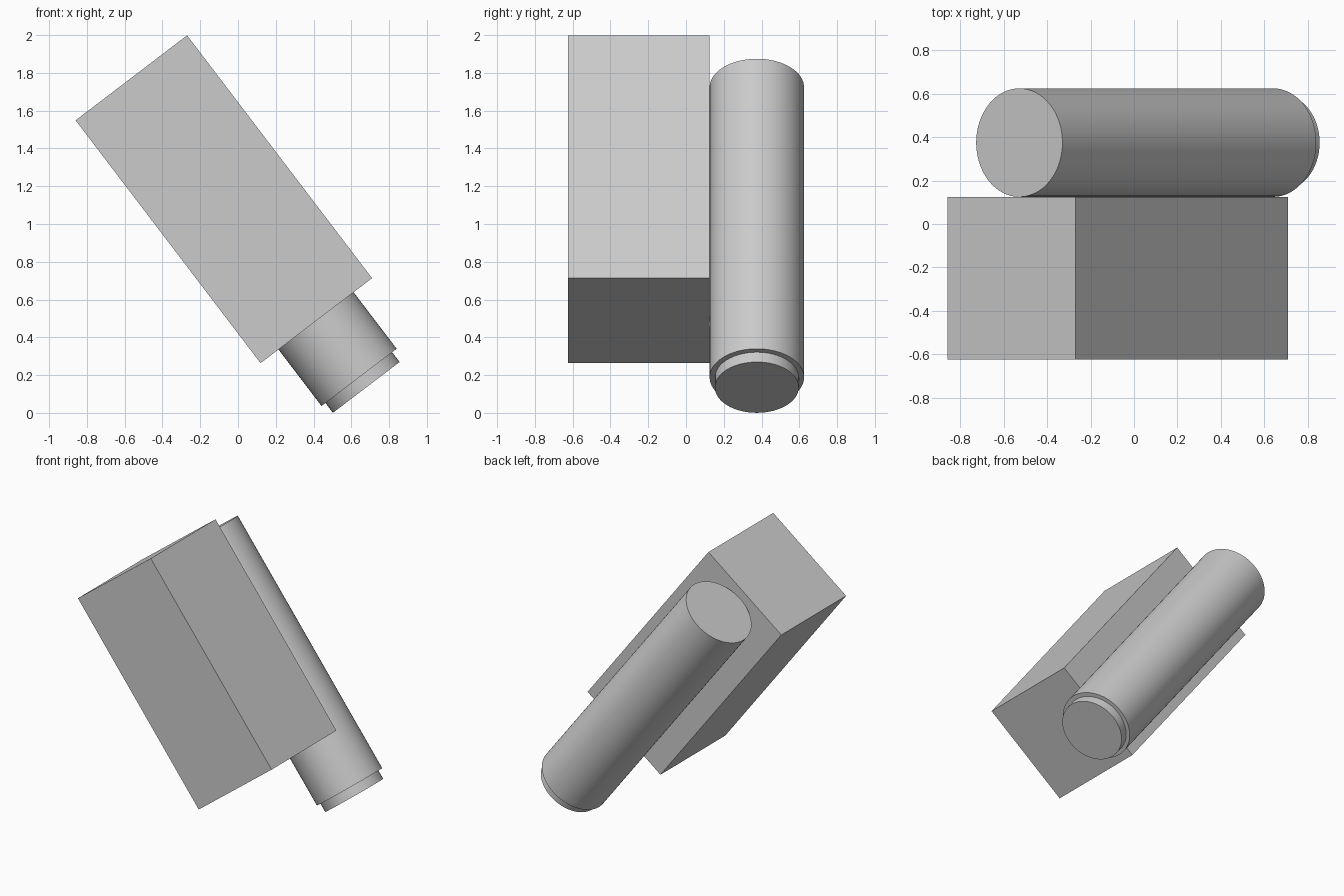
import bpy
import math
from mathutils import Vector

cube = bpy.data.objects.get("Cube")
if cube:
    bpy.data.objects.remove(cube, do_unlink=True)

TILT = -math.radians(37.3)                      # shared lean about y
AXIS = Vector((math.sin(TILT), 0, math.cos(TILT)))

grey = bpy.data.materials.new("light grey")
grey.use_nodes = True
color = (0.6, 0.6, 0.6, 1)
grey.diffuse_color = color
grey.node_tree.nodes["Principled BSDF"].inputs["Base Color"].default_value = color


def finish(name):
    obj = bpy.context.object
    obj.name = name
    obj.data.materials.append(grey)
    return obj


def rod(name, base, radius, length):
    """Smooth closed cylinder rising from base along the tilted axis."""
    bpy.ops.mesh.primitive_cylinder_add(
        vertices=64, radius=radius, depth=length,
        location=Vector(base) + AXIS * length / 2, rotation=(0, TILT, 0))
    bpy.ops.object.shade_smooth_by_angle(angle=math.radians(30))
    return finish(name)


# Rectangular body
bpy.ops.mesh.primitive_cube_add(size=1, location=(-0.075, -0.25, 1.131),
                                rotation=(0, TILT, 0))
body = finish("body_block")
body.scale = (0.742, 0.75, 1.616)

# Long tube behind the body, with a narrower cap at its lower end
rod("tube", (0.641, 0.375, 0.188), 0.25, 1.93)
rod("tube_end_cap", (0.679, 0.375, 0.135), 0.222, 0.07)
